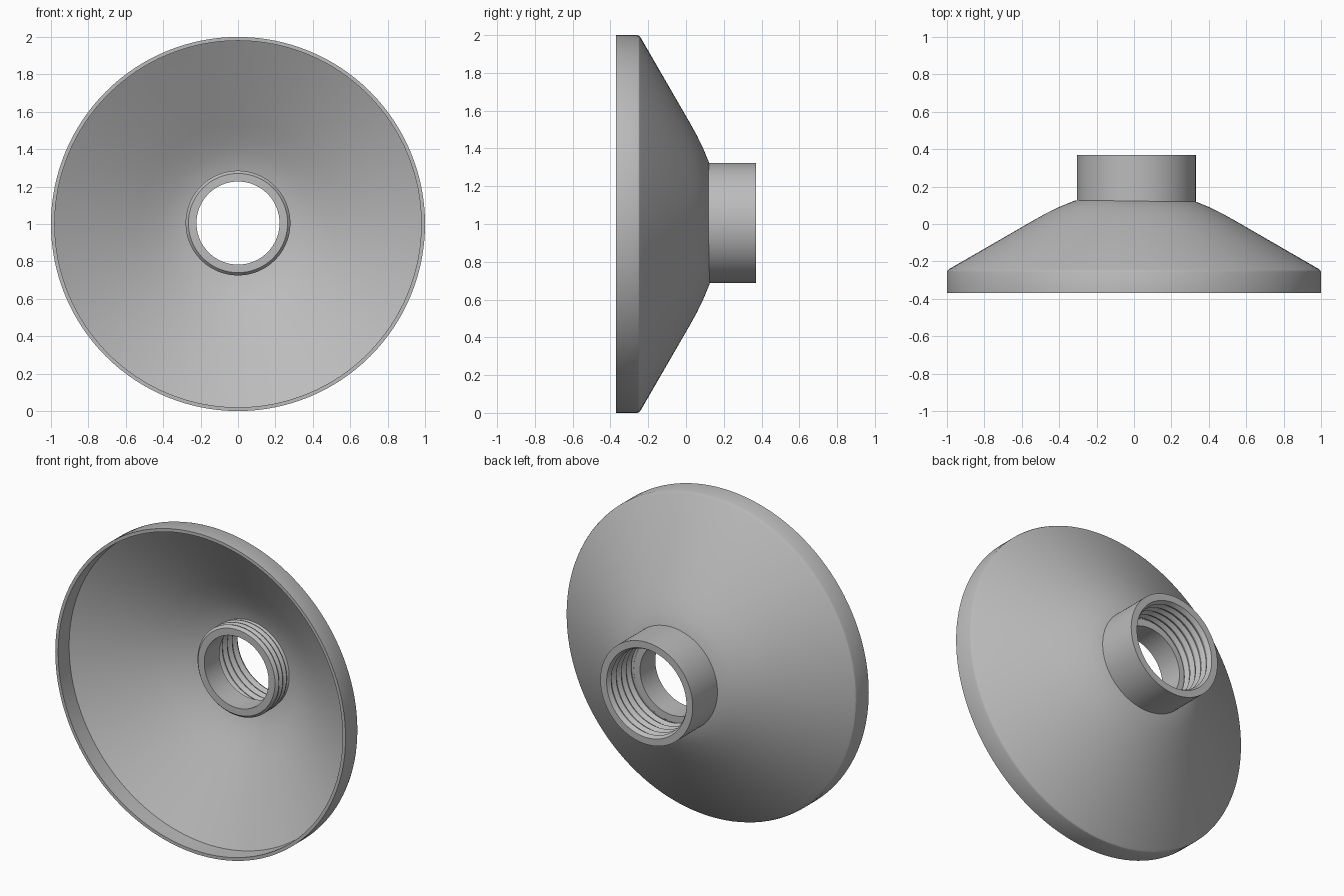
import bpy, bmesh, math

cube = bpy.data.objects.get("Cube")
if cube:
    bpy.data.objects.remove(cube, do_unlink=True)

grey = bpy.data.materials.new("satin grey")
grey.use_nodes = True
COLOUR = (0.5, 0.5, 0.5, 1)
grey.diffuse_color = COLOUR
grey.node_tree.nodes["Principled BSDF"].inputs["Base Color"].default_value = COLOUR

SIDES = 128


def lathe(name, profile, x=0.0, z=1.0):
    """Turn a closed (radius, y) outline around the y axis."""
    bm = bmesh.new()
    rings = []
    for i in range(SIDES):
        a = math.tau * i / SIDES
        rings.append([bm.verts.new((x + r * math.cos(a), y, z + r * math.sin(a)))
                      for r, y in profile])
    n = len(profile)
    for i, ring in enumerate(rings):
        nxt = rings[(i + 1) % SIDES]
        for j in range(n):
            k = (j + 1) % n
            bm.faces.new((ring[j], ring[k], nxt[k], nxt[j]))
    bmesh.ops.recalc_face_normals(bm, faces=bm.faces)
    mesh = bpy.data.meshes.new(name)
    bm.to_mesh(mesh)
    bm.free()
    mesh.materials.append(grey)
    ob = bpy.data.objects.new(name, mesh)
    bpy.context.collection.objects.link(ob)
    bpy.ops.object.select_all(action='DESELECT')
    ob.select_set(True)
    bpy.context.view_layer.objects.active = ob
    bpy.ops.object.shade_smooth_by_angle(angle=math.radians(28))
    return ob


def thread(root, crest, start, end, turns):
    """Zigzag outline of a screw thread between two depths."""
    step = (end - start) / turns
    pts = []
    for i in range(turns):
        y = start + i * step
        pts += [(root, y), (crest, y + step * 0.45), (crest, y + step * 0.55)]
    return pts + [(root, end)]


# Flared shade with a thin straight rim
outer = [(1.0, -0.37), (1.0, -0.258), (0.996, -0.248), (0.985, -0.239),
         (0.54, 0.018), (0.47, 0.057), (0.40, 0.091), (0.32, 0.124), (0.25, 0.135)]
inner = [(0.25, 0.115), (0.31, 0.103), (0.39, 0.07), (0.46, 0.036),
         (0.53, -0.003), (0.98, -0.262), (0.98, -0.37)]
lathe("shade", outer + inner)

# Neck with an internal thread
lathe("neck", [(0.318, 0.115), (0.318, 0.37)] + thread(0.275, 0.262, 0.37, 0.125, 5),
      x=0.013, z=1.005)

# Externally threaded bushing pointing into the shade
lathe("bushing", [(0.222, 0.135), (0.222, -0.015)] + thread(0.265, 0.28, -0.015, 0.135, 4),
      z=1.005)
